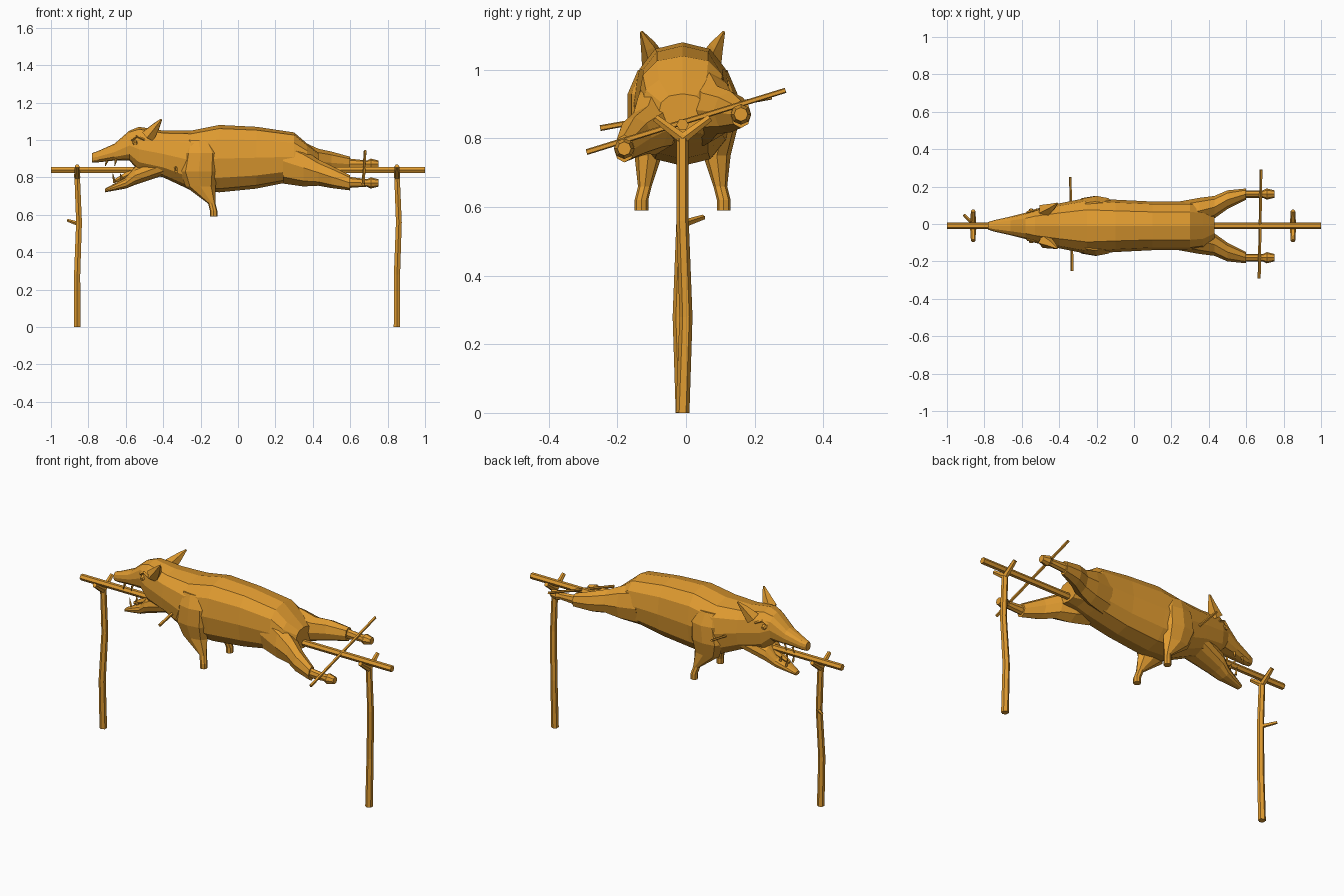
import bpy, bmesh, math
from mathutils import Vector

cube = bpy.data.objects.get("Cube")
if cube:
    bpy.data.objects.remove(cube, do_unlink=True)

golden_brown = bpy.data.materials.new("golden_brown")
golden_brown.use_nodes = True
golden_brown.diffuse_color = (.75, .33, .03, 1)
shader = golden_brown.node_tree.nodes["Principled BSDF"]
shader.inputs["Base Color"].default_value = golden_brown.diffuse_color

MIDDLE = -.01  # centre line of the roast and spit
ALONG_X, ALONG_Y, ALONG_Z = Vector((1, 0, 0)), Vector((0, 1, 0)), Vector((0, 0, 1))


def skin(name, rings):
    """Bridge rings of equal length and cap both ends."""
    bm = bmesh.new()
    loops = [[bm.verts.new(point) for point in ring] for ring in rings]
    for here, ahead in zip(loops, loops[1:]):
        for i in range(len(here)):
            bm.faces.new((here[i - 1], here[i], ahead[i], ahead[i - 1]))
    bm.faces.new(loops[0])
    bm.faces.new(loops[-1])
    bmesh.ops.recalc_face_normals(bm, faces=bm.faces)
    mesh = bpy.data.meshes.new(name)
    bm.to_mesh(mesh)
    bm.free()
    mesh.materials.append(golden_brown)
    bpy.context.collection.objects.link(bpy.data.objects.new(name, mesh))


def ring(centre, across, up, sides, boxiness=1):
    """Oval of points; a boxiness below one squares it off."""
    points = []
    for i in range(sides):
        angle = math.tau * i / sides
        s, c = (math.copysign(abs(v) ** boxiness, v) for v in (math.sin(angle), math.cos(angle)))
        points.append(Vector(centre) + across * s + up * c)
    return points


def torso(name, sections):
    """Slices along the length, each given as x, top, bottom and half width."""
    skin(name, [ring((x, MIDDLE, (top + bottom) / 2), ALONG_Y * half_width,
                     ALONG_Z * (top - bottom) / 2, sides=12, boxiness=.8)
                for x, top, bottom, half_width in sections])


def stick(name, path, thick, thin, sides=6):
    """Bar along a path that narrows evenly from thick to thin."""
    path = [Vector(point) for point in path]
    last = len(path) - 1
    rings = []
    for i, point in enumerate(path):
        direction = (path[min(i + 1, last)] - path[max(i - 1, 0)]).normalized()
        helper = ALONG_X if abs(direction.y) > .7 else ALONG_Y
        across = direction.cross(helper).normalized()
        radius = thick + (thin - thick) * i / last
        rings.append(ring(point, across * radius, direction.cross(across) * radius, sides))
    skin(name, rings)


# Upper head, neck and body
torso("body_and_head", [
    (-.78, .93, .88, .02), (-.75, .94, .88, .03), (-.66, .98, .89, .05),
    (-.58, 1.05, .89, .07), (-.53, 1.07, .83, .09), (-.4, 1.05, .8, .12),
    (-.25, 1.05, .73, .15), (-.1, 1.08, .72, .14), (.1, 1.07, .74, .13),
    (.3, 1.04, .78, .13), (.37, .98, .8, .12), (.43, .93, .81, .07)])

# Dropped lower jaw with the tongue
torso("lower_jaw", [
    (-.71, .74, .72, .02), (-.6, .8, .74, .05), (-.55, .86, .76, .07), (-.4, .92, .81, .1)])
stick("tongue", [(-.53, MIDDLE, .84), (-.66, MIDDLE, .78)], thick=.03, thin=.01)


def foreleg(name, side):
    """Broad shoulder narrowing to a thin ankle, with a flared hoof."""
    def level(x, offset, z, length, width):
        return ring((x, MIDDLE + side * offset, z), ALONG_X * length, ALONG_Y * width, sides=8)

    skin(name, [
        level(x=-.21, offset=.11, z=1, length=.06, width=.02),
        level(x=-.2, offset=.12, z=.93, length=.09, width=.04),
        level(x=-.21, offset=.12, z=.83, length=.1, width=.04),
        level(x=-.2, offset=.1, z=.75, length=.08, width=.04),
        level(x=-.14, offset=.11, z=.66, length=.02, width=.02),
        level(x=-.13, offset=.12, z=.62, length=.02, width=.02),
        level(x=-.13, offset=.12, z=.59, length=.02, width=.02)])


def hind_leg(name, side, foot_height):
    """Stretched thigh ending in a cut sleeve of skin, with a foot inside."""
    def spread(name, sections):
        rings = []
        for x, offset, width, height in sections:
            reach = min(1, (x - .2) / .4)
            z = .9 + (foot_height - .9) * reach
            rings.append(ring((x, MIDDLE + side * offset, z),
                              ALONG_Y * width, ALONG_Z * height, sides=8))
        skin(name, rings)

    spread(name, [(.24, .06, .07, .12), (.35, .08, .07, .1), (.43, .1, .06, .07),
                  (.5, .14, .05, .06), (.6, .17, .03, .04)])
    spread(name + "_foot", [(.59, .17, .02, .03), (.69, .17, .02, .02),
                            (.71, .17, .03, .03), (.75, .17, .02, .02)])


for side, label in ((1, "left"), (-1, "right")):
    def off(x, offset, z):
        return (x, MIDDLE + side * offset, z)

    # Legs, the left hind one tied higher than the right
    foreleg(f"{label}_foreleg", side)
    hind_leg(f"{label}_hind_leg", side, foot_height=.82 + side * .05)

    # Ears, eyes and brows
    stick(f"{label}_ear", [off(-.48, .08, 1.02), off(-.44, .1, 1.07), off(-.41, .12, 1.11)],
          thick=.04, thin=.005, sides=5)
    stick(f"{label}_eye", [off(-.55, .06, .99), off(-.55, .09, .98)], thick=.02, thin=.01)
    stick(f"{label}_brow", [off(-.57, .07, 1), off(-.54, .08, 1.02), off(-.5, .09, 1)],
          thick=.01, thin=.005, sides=4)

    # Teeth of both jaws
    for x, root, tip in ((-.66, .77, .82), (-.62, .79, .82), (-.7, .89, .86), (-.65, .9, .86)):
        stick(f"{label}_tooth", [off(x, .03, root), off(x - .01, .03, tip)],
              thick=.008, thin=.002, sides=4)

# Spit and the two skewers across it
stick("spit", [(-1, MIDDLE, .84), (1, MIDDLE, .84)], thick=.018, thin=.018)
stick("front_skewer", [(-.33, -.25, .83), (-.34, .25, .92)], thick=.009, thin=.007, sides=5)
stick("rear_skewer", [(.67, -.29, .76), (.68, .29, .94)], thick=.009, thin=.008, sides=5)

# Crooked posts with forked tops
for label, x, bend in (("front", -.86, -.01), ("rear", .85, .01)):
    stick(f"{label}_post", [(x, MIDDLE, 0), (x, MIDDLE + bend, .28),
                            (x + .01, MIDDLE, .56), (x, MIDDLE, .81)], thick=.02, thin=.017)
    for side in (1, -1):
        stick(f"{label}_post_prong", [(x, MIDDLE, .8), (x, MIDDLE + side * .08, .86)],
              thick=.017, thin=.012)
stick("post_twig", [(-.85, MIDDLE, .55), (-.91, .05, .57)], thick=.012, thin=.008, sides=5)
